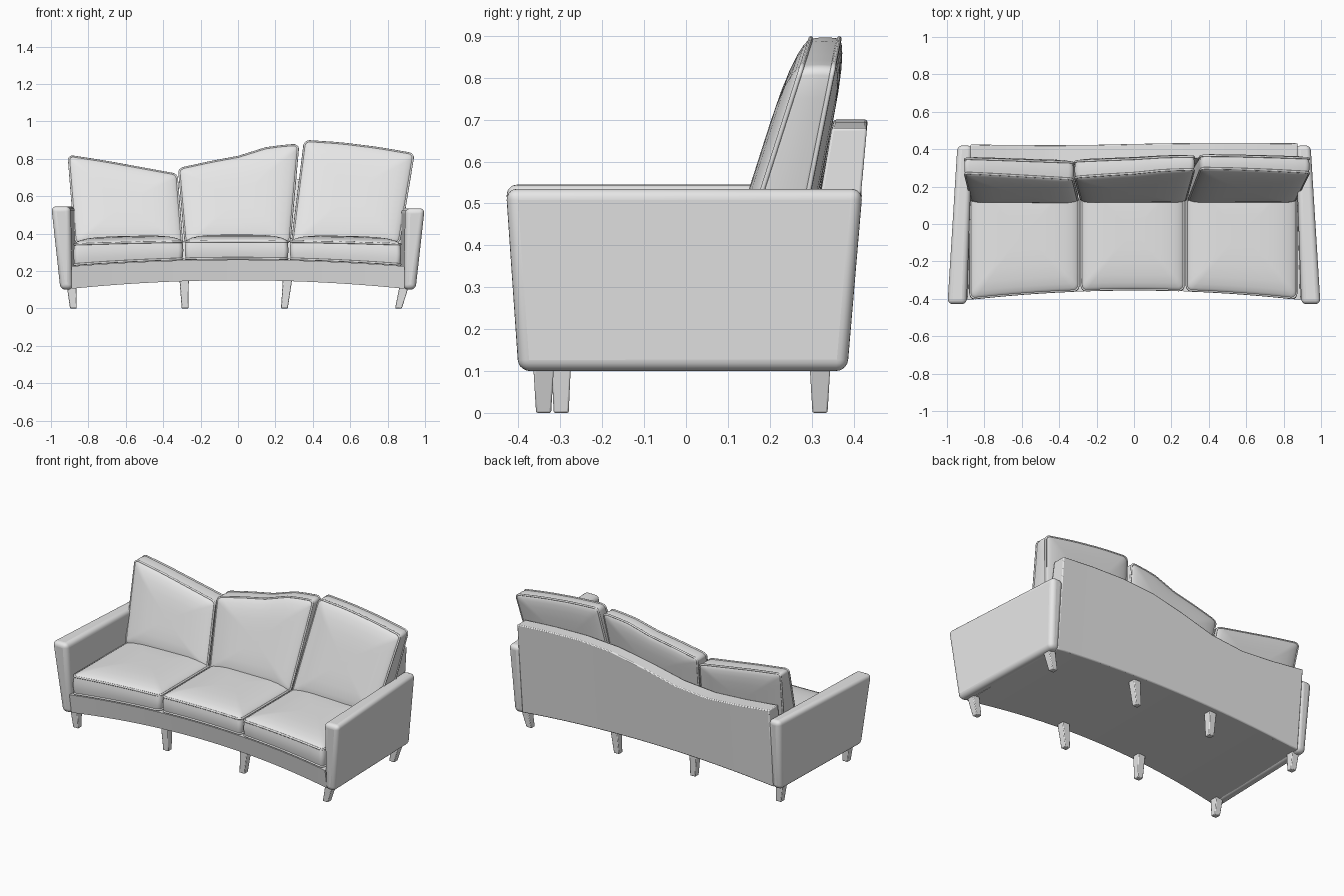
import bpy, bmesh, math
from mathutils import Vector

cube = bpy.data.objects.get("Cube")
if cube:
    bpy.data.objects.remove(cube, do_unlink=True)

GREY = (0.8, 0.8, 0.8, 1.0)
fabric = bpy.data.materials.new("light grey")
fabric.use_nodes = True
fabric.diffuse_color = GREY
fabric.node_tree.nodes["Principled BSDF"].inputs["Base Color"].default_value = GREY


def lerp(a, b, t):
    return a + (b - a) * t


def sample(values, t):
    """Evenly spaced values, read at t in 0..1."""
    f = min(max(t, 0), 1) * (len(values) - 1)
    i = min(int(f), len(values) - 2)
    return lerp(values[i], values[i + 1], f - i)


def link(name, data):
    obj = bpy.data.objects.new(name, data)
    bpy.context.collection.objects.link(obj)
    data.materials.append(fabric)
    return obj


def loft(name, rings, bevel=0.0, segments=2, angle=40):
    """Skin closed rings of equal length and cap both ends."""
    bm = bmesh.new()
    loops = [[bm.verts.new(p) for p in ring] for ring in rings]
    n = len(loops[0])
    for a, b in zip(loops, loops[1:]):
        for i in range(n):
            j = (i + 1) % n
            bm.faces.new((a[i], a[j], b[j], b[i]))
    bm.faces.new(loops[0])
    bm.faces.new(loops[-1])
    bmesh.ops.recalc_face_normals(bm, faces=bm.faces)
    mesh = bpy.data.meshes.new(name)
    bm.to_mesh(mesh)
    bm.free()
    obj = link(name, mesh)
    bpy.ops.object.select_all(action='DESELECT')
    obj.select_set(True)
    bpy.context.view_layer.objects.active = obj
    bpy.ops.object.shade_smooth_by_angle(angle=math.radians(angle))
    if bevel:
        mod = obj.modifiers.new("Soft edges", 'BEVEL')
        mod.width = bevel
        mod.segments = segments
        mod.limit_method = 'ANGLE'
    return obj


def rounded_square(r=0.09, arc=5, side=8):
    """Outline in -1..1 with rounded corners and divided sides."""
    pts = []
    for k in range(4):
        c = Vector((1 - r, 1 - r))
        corner = []
        for i in range(arc):
            a = math.pi / 2 * i / (arc - 1)
            corner.append(c + r * Vector((math.cos(a), math.sin(a))))
        flat = [Vector((lerp(1 - r, r - 1, i / side), 1)) for i in range(1, side)]
        for p in corner + flat:
            for _ in range(k):
                p = Vector((-p.y, p.x))
            pts.append(p)
    return pts


OUTLINE = rounded_square()
SHRINK = [0.1, 0.3, 0.55, 0.75, 0.88, 0.95, 0.985]


def pillow(name, place, low_crown, high_crown, bulge):
    """Boxed cushion with crowned faces and piping; place(u, v, w, offset) gives a point."""
    def crown(s):
        return (1 - s ** 4) ** 0.6
    rings = [(s, 0, -low_crown * crown(s)) for s in SHRINK] + [(1, 0, 0)]
    rings += [(1 + bulge * math.sin(math.pi * w), w, 0) for w in (0.12, 0.3, 0.5, 0.7, 0.88)]
    rings += [(1, 1, 0)] + [(s, 1, high_crown * crown(s)) for s in reversed(SHRINK)]
    loft(name, [[place(p.x * s, p.y * s, w, o) for p in OUTLINE] for s, w, o in rings], angle=60)
    for label, w in (("first", 0), ("second", 1)):
        curve = bpy.data.curves.new(f"{name}_{label}_piping", 'CURVE')
        curve.dimensions = '3D'
        curve.bevel_depth = 0.006
        curve.bevel_resolution = 2
        spline = curve.splines.new('POLY')
        spline.points.add(len(OUTLINE) - 1)
        for point, p in zip(spline.points, OUTLINE):
            point.co = (*place(p.x, p.y, w, 0), 1)
        spline.use_cyclic_u = True
        link(curve.name, curve)


def arch(x):
    return 1 - (x / 0.89) ** 2


def front(x):
    return -0.35 - 0.05 * (x / 0.88) ** 2


def under(x):
    return 0.105 + 0.045 * arch(x)


def deck(x):
    return 0.225 + 0.035 * arch(x)


# Bowed and arched base
STEPS = 32
stations = [lerp(-0.89, 0.89, i / STEPS) for i in range(STEPS + 1)]
loft("base_frame", [[(x, front(x) + 0.015, under(x)), (x, front(x) - 0.005, deck(x)),
                     (x, 0.36, deck(x)), (x, 0.36, under(x))] for x in stations])

# Back panel with a wavy top edge
CREST = [0.605, 0.58, 0.565, 0.585, 0.64, 0.685, 0.70, 0.695, 0.68]
panel = []
for i in range(STEPS + 1):
    x = lerp(-0.875, 0.875, i / STEPS)
    top = sample(CREST, i / STEPS)
    panel.append([(x, 0.25, under(x)), (x, 0.35 + 0.2 * (top - 0.69), top),
                  (x, 0.38 + 0.09 * (top - 0.1), top), (x, 0.38, under(x))])
loft("back_panel", panel, bevel=0.006)

# Arms, leaning outward and toed out at the front
for side, name, top in ((-1, "right_arm", 0.545), (1, "left_arm", 0.535)):
    low = [(0.885, -0.40), (0.95, -0.40), (0.93, 0.385), (0.865, 0.385)]
    high = [(0.895, -0.43), (1.0, -0.43), (0.945, 0.422), (0.865, 0.422)]
    loft(name, [[(side * x, y, 0.10) for x, y in low],
                [(side * x, y, top) for x, y in high]], bevel=0.027, segments=5)

# Seat cushions
for name, x0, x1 in (("right_seat", -0.875, -0.297), ("middle_seat", -0.28, 0.265),
                     ("left_seat", 0.282, 0.868)):
    def place_seat(u, v, w, o, x0=x0, x1=x1):
        x = lerp(x0, x1, (u + 1) / 2)
        y = lerp(front(x), 0.27, (v + 1) / 2)
        return Vector((x, y, lerp(deck(x) + 0.008, 0.342 + 0.016 * arch(x), w) + o))
    pillow(name + "_cushion", place_seat, 0.0, 0.036, 0.016)

# Leaning back cushions: bottom span, top span, top edge heights
BACKS = (("right_back", (-0.868, -0.30), (-0.905, -0.328), [0.815, 0.785, 0.75, 0.715]),
         ("middle_back", (-0.28, 0.275), (-0.315, 0.322), [0.745, 0.78, 0.81, 0.86, 0.875]),
         ("left_back", (0.29, 0.86), (0.358, 0.938), [0.895, 0.882, 0.858, 0.825]))
for name, bottom, upper, tops in BACKS:
    def place_back(u, v, w, o, bottom=bottom, upper=upper, tops=tops):
        s, t = (u + 1) / 2, (v + 1) / 2
        x = lerp(lerp(bottom[0], upper[0], t), lerp(bottom[1], upper[1], t), s)
        z = lerp(0.35, sample(tops, s), t)
        seam_front = 0.185 + 0.32 * (z - 0.54)
        seam_back = 0.295 + 0.2 * (z - 0.54)
        return Vector((x, lerp(seam_front, seam_back, w) + o, z))
    pillow(name + "_cushion", place_back, 0.033, 0.025, 0.012)


# Tapered square legs
def square(x, y, z, r):
    return [(x - r, y - r, z), (x + r, y - r, z), (x + r, y + r, z), (x - r, y + r, z)]


LEGS = (("right", -0.89, -0.88, -0.34), ("mid_right", -0.288, -0.283, -0.298),
        ("mid_left", 0.265, 0.248, -0.298), ("left", 0.888, 0.858, -0.34))
for name, x_top, x_foot, y_front in LEGS:
    for row, y in (("front", y_front), ("back", 0.32)):
        loft(f"{row}_{name}_leg", [square(x_foot, y, 0, 0.018),
                                   square(x_top, y, under(x_top) + 0.012, 0.025)], bevel=0.004)
